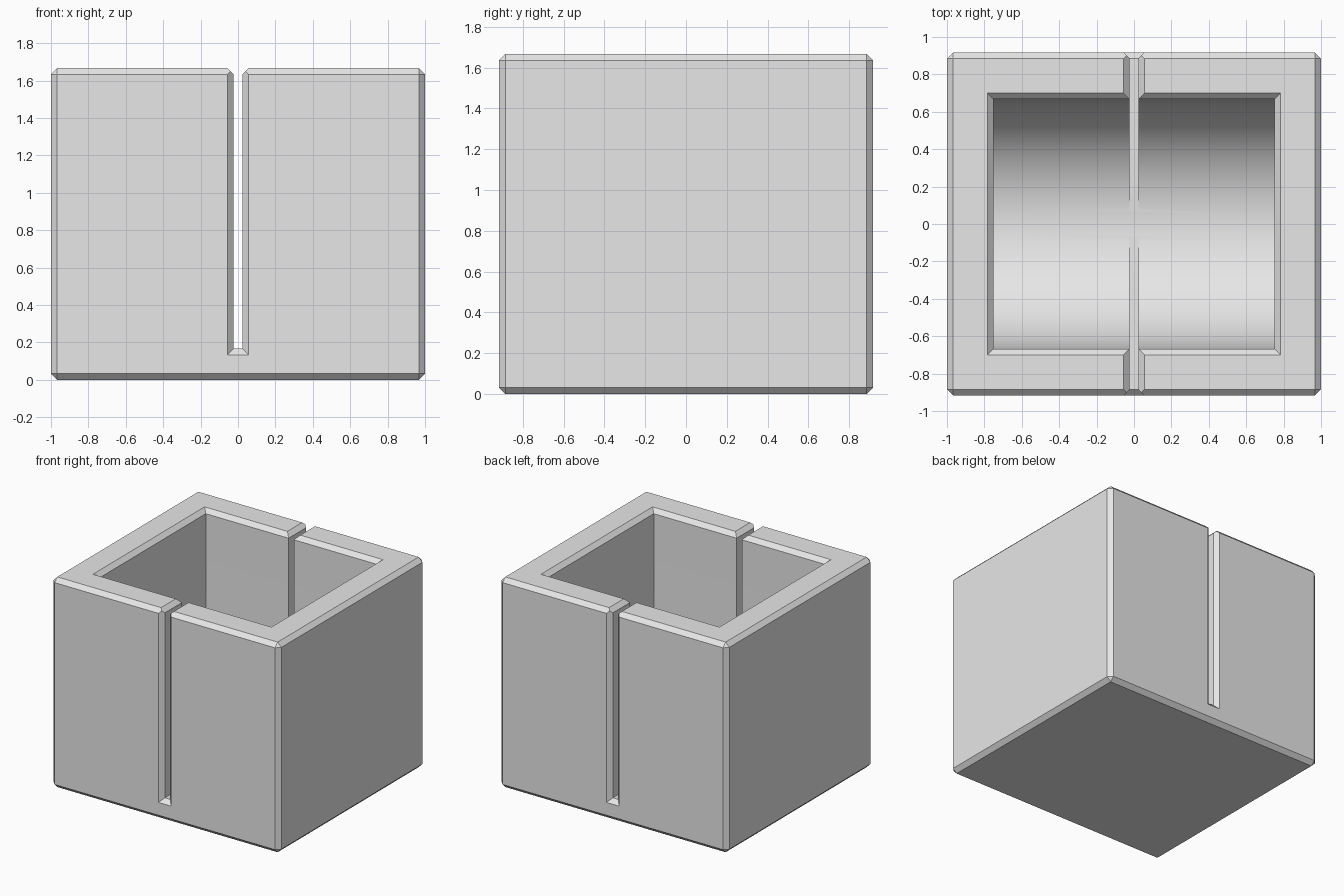
import bpy
import bmesh
from math import cos, sin, pi

WX, WY, H = 1.0, 0.917, 1.667      # half width, half depth, height
CH = 0.033                         # chamfer size
IX, IY = 0.75, 0.667               # cavity half sizes
SLOT, SLOT_Z = 0.023, 0.167        # slot half width and floor height
OVER, UNDER = 0.1, 0.01            # cutter overshoot

cube = bpy.data.objects.get("Cube")
if cube:
    bpy.data.objects.remove(cube, do_unlink=True)

mat = bpy.data.materials.new("light grey")
mat.use_nodes = True
grey = (0.8, 0.8, 0.8, 1)
mat.diffuse_color = grey
mat.node_tree.nodes["Principled BSDF"].inputs["Base Color"].default_value = grey


def hull(name, points):
    """Convex solid around the given points."""
    bm = bmesh.new()
    for p in points:
        bm.verts.new(p)
    bmesh.ops.convex_hull(bm, input=bm.verts[:])
    bmesh.ops.dissolve_limit(bm, angle_limit=0.01, verts=bm.verts[:], edges=bm.edges[:])
    bmesh.ops.recalc_face_normals(bm, faces=bm.faces[:])
    mesh = bpy.data.meshes.new(name)
    bm.to_mesh(mesh)
    bm.free()
    mesh.materials.append(mat)
    ob = bpy.data.objects.new(name, mesh)
    bpy.context.collection.objects.link(ob)
    return ob


def rect(x, y, z):
    return [(sx * x, sy * y, z) for sx in (-1, 1) for sy in (-1, 1)]


def gate(x, y, z):
    """Upright rectangle at depth y, from z to above the rim."""
    return [(sx * x, y, h) for sx in (-1, 1) for h in (z, H + 0.4)]


# Outer block with chamfered edges
block = hull("slotted_block", rect(WX, WY, 0) + rect(WX, WY, H))
bevel = block.modifiers.new("chamfer", "BEVEL")
bevel.width = CH
bevel.segments = 1

# Cavity with a half-round floor
N = 48
profile = [(-IY * cos(pi * i / N), 0.83 - IY * sin(pi * i / N)) for i in range(N + 1)]
profile += [(IY, H + 0.3), (-IY, H + 0.3)]
cutters = [hull("cavity_cutter", [(x, y, z) for x in (-IX, IX) for y, z in profile])]

# Chamfered rim of the cavity
low, high = -UNDER, CH + OVER
cutters.append(hull("rim_cutter", rect(IX + low, IY + low, H - CH + low)
                    + rect(IX + high, IY + high, H - CH + high)))

# Slot through the front and back walls, with chamfered edges
cutters.append(hull("slot_cutter", gate(SLOT, -1.2, SLOT_Z) + gate(SLOT, 1.2, SLOT_Z)))
cutters.append(hull("slot_top_cutter", rect(SLOT + low, 1.2, H - CH + low)
                    + rect(SLOT + high, 1.2, H - CH + high)))
for side, name in ((-1, "front"), (1, "back")):
    cutters.append(hull(name + "_slot_chamfer_cutter",
                        gate(SLOT + low, side * (WY - CH + low), SLOT_Z - low)
                        + gate(SLOT + high, side * (WY - CH + high), SLOT_Z - high)))

# Cut, bake and remove the cutters
for c in cutters:
    c.hide_render = True
    cut = block.modifiers.new(c.name, "BOOLEAN")
    cut.operation = "DIFFERENCE"
    cut.solver = "EXACT"
    cut.object = c
bpy.ops.object.select_all(action="DESELECT")
bpy.context.view_layer.objects.active = block
block.select_set(True)
for m in [m.name for m in block.modifiers]:
    bpy.ops.object.modifier_apply(modifier=m)
for c in cutters:
    bpy.data.objects.remove(c, do_unlink=True)
bpy.ops.object.shade_smooth_by_angle()
